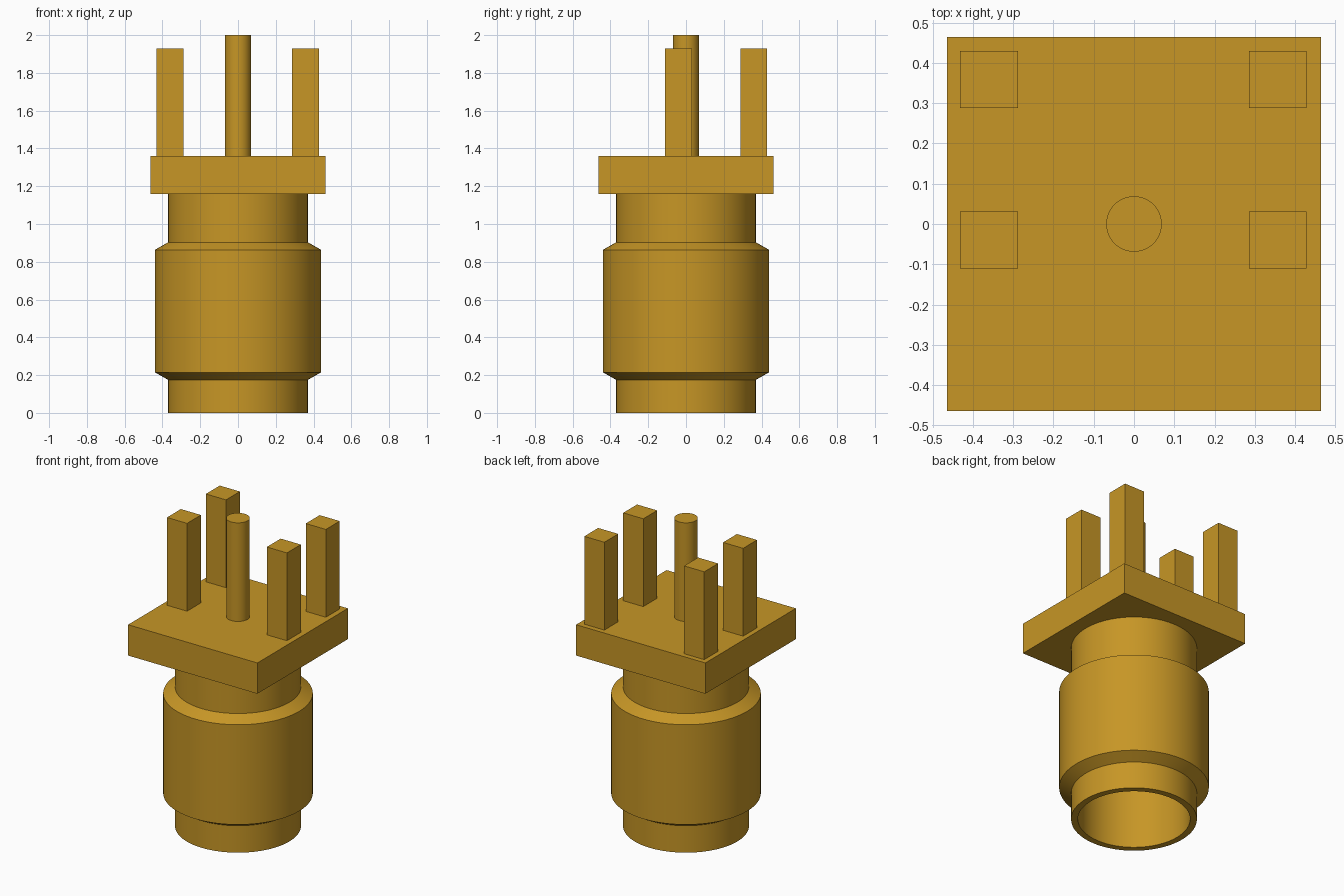
import bpy, bmesh, math
from mathutils import Matrix, Vector

if "Cube" in bpy.data.objects:
    bpy.data.objects.remove(bpy.data.objects["Cube"], do_unlink=True)

# Single gold material
gold = bpy.data.materials.new("gold")
gold.use_nodes = True
gold.diffuse_color = (0.57, 0.305, 0.019, 1)
gold.node_tree.nodes["Principled BSDF"].inputs["Base Color"].default_value = gold.diffuse_color


def finish(name, bm, smooth=False):
    bmesh.ops.recalc_face_normals(bm, faces=bm.faces)
    mesh = bpy.data.meshes.new(name)
    bm.to_mesh(mesh)
    bm.free()
    mesh.materials.append(gold)
    obj = bpy.data.objects.new(name, mesh)
    bpy.context.collection.objects.link(obj)
    if smooth:
        bpy.ops.object.select_all(action='DESELECT')
        obj.select_set(True)
        bpy.context.view_layer.objects.active = obj
        bpy.ops.object.shade_smooth_by_angle(angle=math.radians(25))
    return obj


def box(name, low, high):
    low, high = Vector(low), Vector(high)
    bm = bmesh.new()
    bmesh.ops.create_cube(bm, size=1, matrix=Matrix.Translation((low + high) / 2)
                          @ Matrix.Diagonal((high - low).to_4d()))
    return finish(name, bm)


def lathe(name, profile, steps=64):
    bm = bmesh.new()
    verts = [bm.verts.new((r, 0, z)) for r, z in profile]
    edges = [bm.edges.new(pair) for pair in zip(verts, verts[1:])]
    bmesh.ops.spin(bm, geom=verts + edges, axis=(0, 0, 1), cent=(0, 0, 0),
                   angle=math.tau, steps=steps, use_duplicate=False)
    bmesh.ops.remove_doubles(bm, verts=bm.verts, dist=1e-4)
    return finish(name, bm, smooth=True)


BORE, NECK, SLEEVE = 0.33, 0.37, 0.44
FLANGE_BOTTOM, FLANGE_TOP, FLANGE_HALF = 1.16, 1.36, 0.464

# Hollow barrel with a chamfered sleeve, open at the bottom
lathe("barrel", [(0, FLANGE_BOTTOM), (BORE, FLANGE_BOTTOM), (BORE, 0), (NECK, 0),
                 (NECK, 0.175), (SLEEVE, 0.215), (SLEEVE, 0.863), (NECK, 0.903),
                 (NECK, FLANGE_BOTTOM)], 96)

# Square flange
box("flange", (-FLANGE_HALF, -FLANGE_HALF, FLANGE_BOTTOM),
    (FLANGE_HALF, FLANGE_HALF, FLANGE_TOP))

# Round centre pin
lathe("centre_pin", [(0, FLANGE_TOP), (0.069, FLANGE_TOP), (0.069, 2), (0, 2)], 48)

# Four square legs, in pairs at the back and the middle
for side, x in (("right", -0.36), ("left", 0.357)):
    for row, y in (("back", 0.359), ("middle", -0.04)):
        box(f"{row}_{side}_leg", (x - 0.072, y - 0.071, FLANGE_TOP),
            (x + 0.072, y + 0.071, 1.93))
